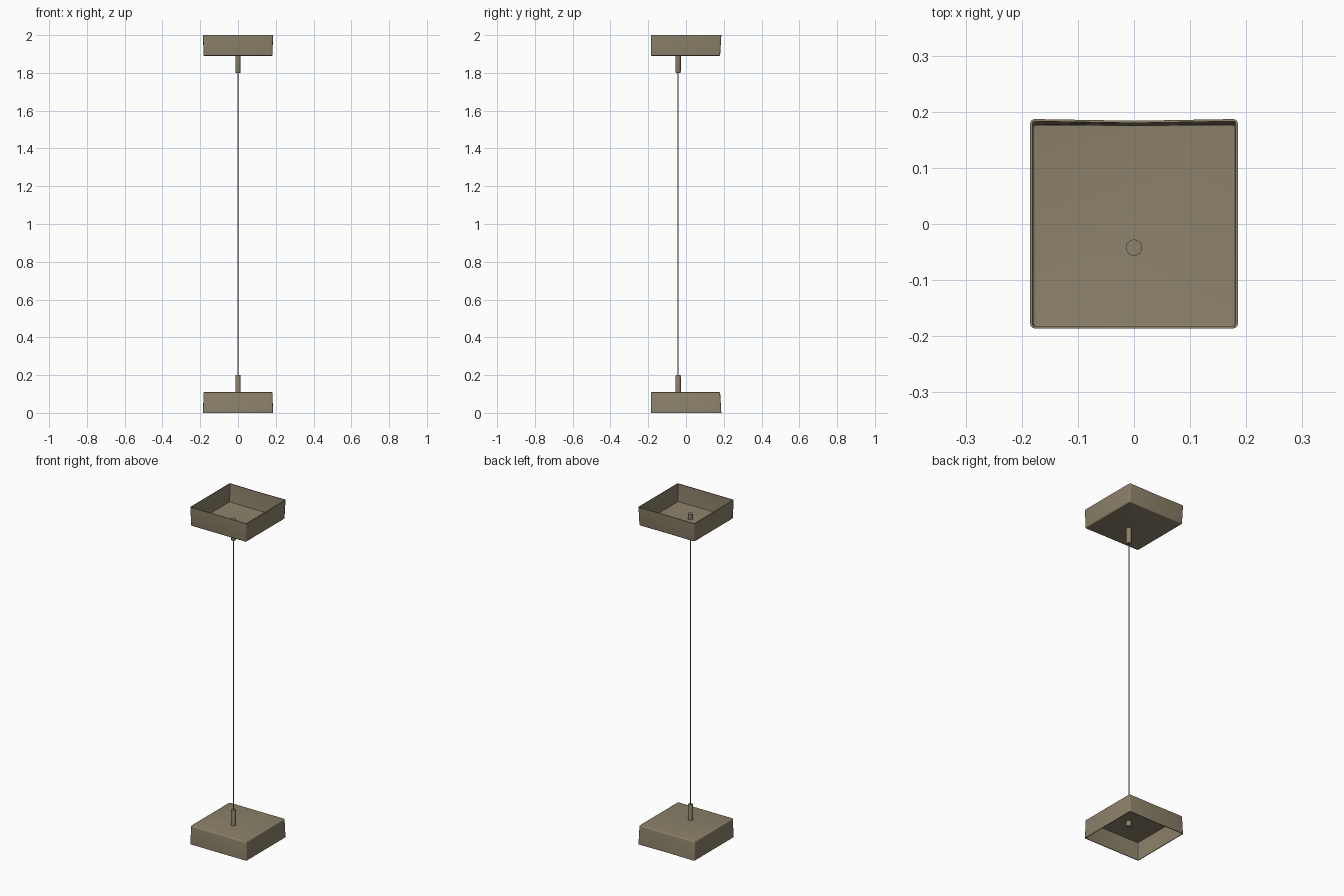
import bpy, math

if "Cube" in bpy.data.objects:
    bpy.data.objects.remove(bpy.data.objects["Cube"])


def material(name, rgb):
    m = bpy.data.materials.new(name)
    m.diffuse_color = (*rgb, 1)
    m.use_nodes = True
    m.node_tree.nodes["Principled BSDF"].inputs["Base Color"].default_value = m.diffuse_color
    return m


taupe = material("taupe_metal", (0.262, 0.22, 0.144))
grey = material("cable_grey", (0.22, 0.2, 0.18))
ROD_Y = -0.042


def make(name, verts, faces, mat, mirror=True, wall=0):
    # origin sits at mid height so the mirror makes the upper twin
    me = bpy.data.meshes.new(name)
    me.from_pydata([(x, y, z - 1) for x, y, z in verts], [], faces)
    me.materials.append(mat)
    ob = bpy.data.objects.new(name, me)
    bpy.context.collection.objects.link(ob)
    ob.location.z = 1
    bpy.ops.object.select_all(action='DESELECT')
    ob.select_set(True)
    bpy.context.view_layer.objects.active = ob
    if wall:
        s = ob.modifiers.new("sheet", 'SOLIDIFY')
        s.thickness = wall
        s.offset = -1
        bpy.ops.object.modifier_apply(modifier="sheet")
    # smooth after the sheet has thickness, so the rim stays crisp
    bpy.ops.object.shade_smooth_by_angle(angle=math.radians(28))
    if mirror:
        m = ob.modifiers.new("twin", 'MIRROR')
        m.use_axis = (False, False, True)
        m.use_mirror_merge = False
    return ob


def loft(rings, caps):
    n = len(rings[0])
    verts = [v for r in rings for v in r]
    faces = [(k * n + i, k * n + (i + 1) % n, (k + 1) * n + (i + 1) % n, (k + 1) * n + i)
             for k in range(len(rings) - 1) for i in range(n)]
    top = len(verts) - n
    if "top" in caps:
        faces.append(tuple(range(top, top + n)))
    if "bottom" in caps:
        faces.append(tuple(reversed(range(n))))
    return verts, faces


def footprint(hx, front, back, z, bow, r=0.008):
    # rounded rectangle with a slightly bowed-in back edge
    pts = []
    for sx, y, a0 in ((1, front, -90), (1, back, 0), (-1, back, 90), (-1, front, 180)):
        cy = y + r if y < 0 else y - r
        for i in range(5):
            a = math.radians(a0 + i * 22.5)
            pts.append((sx * (hx - r) + r * math.cos(a), cy + r * math.sin(a), z))
        if a0 == 0:
            pts.append((0, back - bow, z))
    return pts


def tube(radii):
    return [[(r * math.cos(i * math.tau / 16), ROD_Y + r * math.sin(i * math.tau / 16), z)
             for i in range(16)] for z, r in radii]


# open sheet tray: drafted walls, rounded bend, flat panel
rings = [footprint(0.185, -0.186, 0.187, 0, 0.003),
         footprint(0.183, -0.186, 0.181, 0.104, 0.001)]
for a in (22.5, 45, 67.5, 90):
    c = 0.006 * (1 - math.cos(math.radians(a)))
    rings.append(footprint(0.183 - c, -0.186 + c, 0.181 - c,
                           0.104 + 0.006 * math.sin(math.radians(a)), 0.001))
make("tray", *loft(rings, ("top",)), taupe, wall=0.004)

# cable gland passing through the panel
make("cable_gland", *loft(tube([(0.075, 0.0145), (0.192, 0.0145), (0.2, 0.012)]),
                          ("top", "bottom")), taupe)

# thin cable joining both trays
make("cable", *loft(tube([(0.08, 0.003), (1.92, 0.003)]), ("top", "bottom")), grey, mirror=False)
